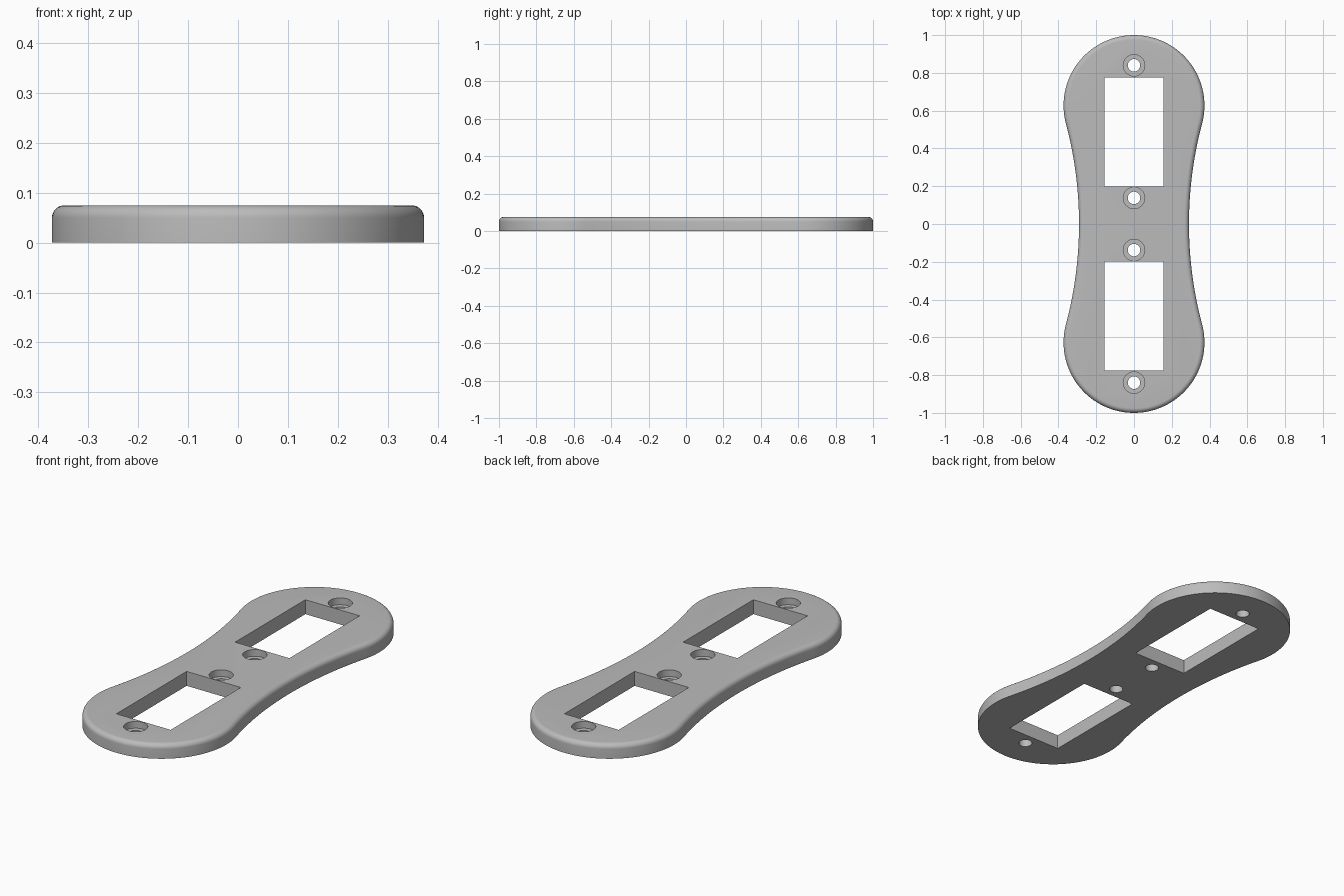
import bpy
import bmesh
from math import sin, cos, pi, atan2, hypot, radians
from mathutils import Matrix

if "Cube" in bpy.data.objects:
    bpy.data.objects.remove(bpy.data.objects["Cube"])

HEIGHT, FILLET = 0.075, 0.025
END_R, WAIST = 0.373, 0.291
END_Y = 1 - END_R
# centre and radius of the concave side arc, tangent to both round ends
k = END_R - WAIST
SIDE_X = (END_Y ** 2 - k ** 2) / (2 * k)
SIDE_R = SIDE_X - WAIST
TANGENT = atan2(END_Y, SIDE_X)


def arc(cx, cy, r, a0, a1, n):
    return [(cx + r * cos(a0 + (a1 - a0) * i / n),
             cy + r * sin(a0 + (a1 - a0) * i / n)) for i in range(n)]


def outline(inset):
    """Waisted outline, moved inwards by inset."""
    r, big = END_R - inset, SIDE_R + inset
    half = arc(0, END_Y, r, -TANGENT, pi + TANGENT, 72)
    half += arc(-SIDE_X, 0, big, TANGENT, -TANGENT, 32)
    return half + [(-x, -y) for x, y in half]


def add_object(name, bm):
    mesh = bpy.data.meshes.new(name)
    bm.to_mesh(mesh)
    bm.free()
    obj = bpy.data.objects.new(name, mesh)
    bpy.context.collection.objects.link(obj)
    return obj


# Plate: stacked outlines, vertical wall then a rounded top edge
bm = bmesh.new()
layers = [(0, 0)]
for i in range(9):
    a = i / 8 * pi / 2
    layers.append((FILLET * (1 - cos(a)), HEIGHT - FILLET * (1 - sin(a))))
rings = [[bm.verts.new((x, y, z)) for x, y in outline(d)] for d, z in layers]
for low, high in zip(rings, rings[1:]):
    for i in range(len(low)):
        j = (i + 1) % len(low)
        bm.faces.new((low[i], low[j], high[j], high[i]))
bm.faces.new(rings[0][::-1])
bm.faces.new(rings[-1])
plate = add_object("cover_plate", bm)


def box(bm, y):
    m = Matrix.Translation((0, y, HEIGHT / 2)) @ Matrix.Diagonal((0.312, 0.577, 0.3, 1))
    bmesh.ops.create_cube(bm, size=1, matrix=m)


def cylinder(bm, y, r, z0, z1):
    bmesh.ops.create_cone(bm, cap_ends=True, segments=48, radius1=r, radius2=r,
                          depth=z1 - z0, matrix=Matrix.Translation((0, y, (z0 + z1) / 2)))


# Cutters: switch windows, screw holes and their counterbores
windows, holes, bores = bmesh.new(), bmesh.new(), bmesh.new()
for side in (1, -1):
    box(windows, side * 0.4875)
    for y in (0.138, 0.84):
        cylinder(holes, side * y, 0.033, -0.1, 0.2)
        cylinder(bores, side * y, 0.057, 0.04, 0.2)

cutters = []
for name, bm in (("window_cutter", windows), ("bore_cutter", bores), ("hole_cutter", holes)):
    cutter = add_object(name, bm)
    cutter.hide_render = True
    mod = plate.modifiers.new(name, 'BOOLEAN')
    mod.operation, mod.solver, mod.object = 'DIFFERENCE', 'EXACT', cutter
    cutters.append(cutter)

# Keep the cut mesh and drop the cutters
graph = bpy.context.evaluated_depsgraph_get()
cut_mesh = bpy.data.meshes.new_from_object(plate.evaluated_get(graph))
plate.modifiers.clear()
plate.data = cut_mesh
for cutter in cutters:
    bpy.data.objects.remove(cutter)

# Material
grey = bpy.data.materials.new("plain_grey")
grey.use_nodes = True
colour = (0.5, 0.5, 0.5, 1)
grey.diffuse_color = colour
grey.node_tree.nodes["Principled BSDF"].inputs["Base Color"].default_value = colour
plate.data.materials.clear()
plate.data.materials.append(grey)

bpy.ops.object.select_all(action='DESELECT')
plate.select_set(True)
bpy.context.view_layer.objects.active = plate
bpy.ops.object.shade_smooth_by_angle(angle=radians(30))
